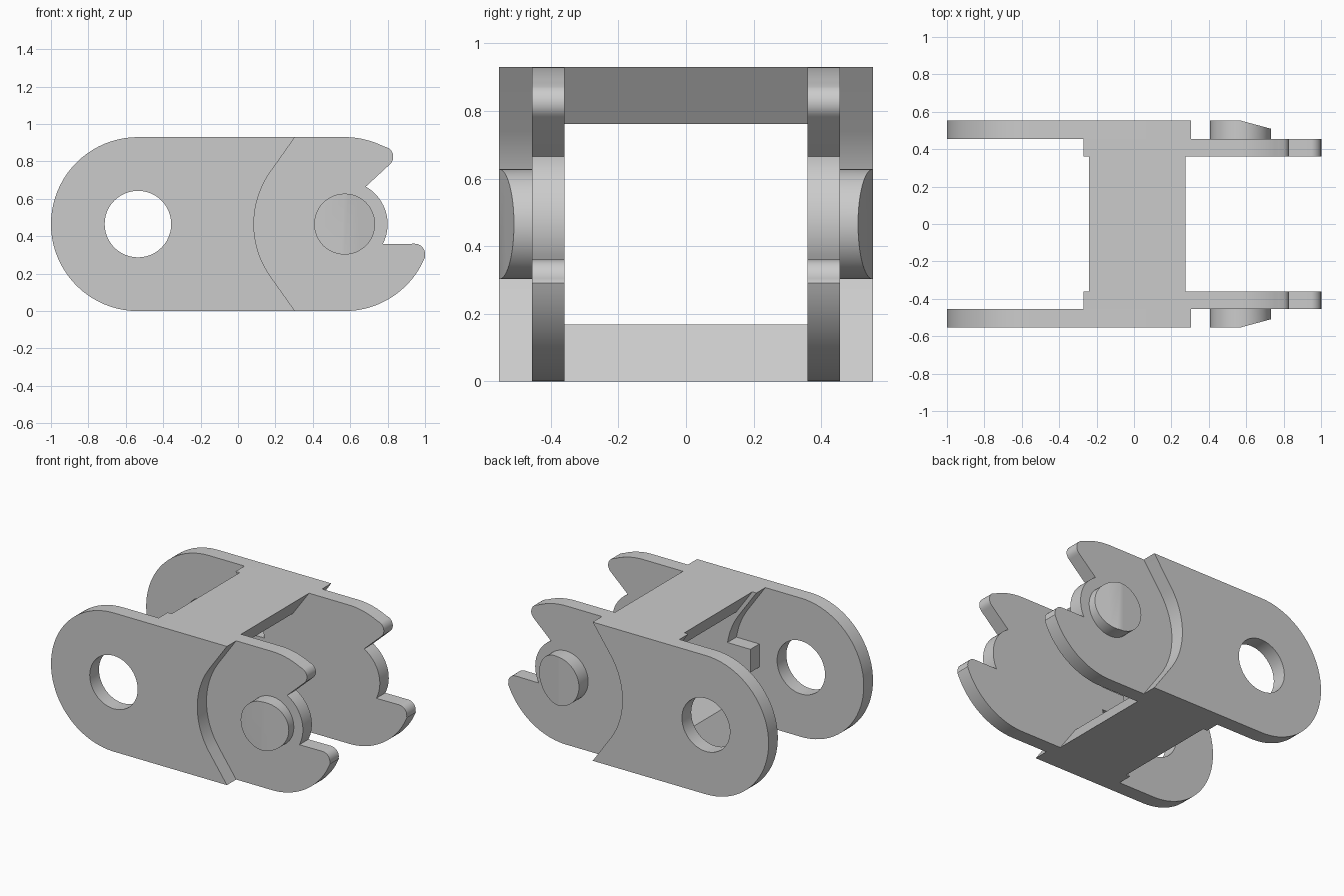
import bpy, bmesh, math

cube = bpy.data.objects.get("Cube")
if cube:
    bpy.data.objects.remove(cube, do_unlink=True)

grey = bpy.data.materials.new("plain grey")
grey.use_nodes = True
grey.diffuse_color = (0.6, 0.6, 0.6, 1)
grey.node_tree.nodes["Principled BSDF"].inputs["Base Color"].default_value = (0.6, 0.6, 0.6, 1)

HEIGHT, MID = 0.93, 0.465
HOLE, PIN = (-0.535, MID), (0.57, MID)     # hole and pin axes in x, z
INNER, SEAM, OUTER = 0.36, 0.455, 0.553    # plate layers in y


def arc(centre, radius, start, end, steps=16):
    """Points on an arc in the x-z plane, angles in degrees."""
    angles = [math.radians(start + (end - start) * i / steps) for i in range(steps + 1)]
    return [(centre[0] + radius * math.cos(a), centre[1] + radius * math.sin(a)) for a in angles]


def circle(centre, radius, steps=48):
    return arc(centre, radius, 0, 360, steps)[:-1]


def prism(name, outline, y0, y1, shape=None):
    """Extrude an x-z outline along y."""
    bm = bmesh.new()
    base = bm.faces.new([bm.verts.new((x, y0, z)) for x, z in outline])
    ext = bmesh.ops.extrude_face_region(bm, geom=[base], use_keep_orig=True)
    for v in ext["geom"]:
        if isinstance(v, bmesh.types.BMVert):
            v.co.y = y1
    if shape:
        shape(bm)
    bmesh.ops.recalc_face_normals(bm, faces=bm.faces)
    mesh = bpy.data.meshes.new(name)
    bm.to_mesh(mesh)
    bm.free()
    mesh.materials.append(grey)
    obj = bpy.data.objects.new(name, mesh)
    bpy.context.collection.objects.link(obj)
    return obj


def finish(obj, mirrored=True):
    """Apply modifiers, mirror front to back and smooth the round edges."""
    bpy.ops.object.select_all(action='DESELECT')
    obj.select_set(True)
    bpy.context.view_layer.objects.active = obj
    if mirrored:
        mod = obj.modifiers.new("mirror", 'MIRROR')
        mod.use_axis = (False, True, False)
        mod.use_mirror_merge = False
    for mod in list(obj.modifiers):
        bpy.ops.object.modifier_apply(modifier=mod.name)
    bpy.ops.object.shade_smooth_by_angle(angle=math.radians(30))


# Outer plates: round end with a hole, concave edge around the pin
outer = prism("outer_plates",
              arc(HOLE, MID, 90, 270, 40) + [(0.305, 0)]
              + arc(PIN, 0.485, 214.5, 145.5, 24) + [(0.305, HEIGHT)],
              SEAM, OUTER)
cutter = prism("hole_cutter", circle(HOLE, 0.178), SEAM - 0.1, OUTER + 0.1)
cutter.hide_render = True
cut = outer.modifiers.new("hole", 'BOOLEAN')
cut.operation, cut.solver, cut.object = 'DIFFERENCE', 'EXACT', cutter
finish(outer)
bpy.data.objects.remove(cutter, do_unlink=True)

# Inner plates: two rounded teeth, a hub, and a stop tab in the concave edge
teeth = (arc(PIN, MID, -90, -22, 20)
         + arc((0.945, 0.305), 0.055, -10, 90, 10)
         + arc(PIN, 0.23, -27.5, 60.5, 20)
         + arc((0.775, 0.825), 0.055, -50, 58, 10)
         + arc(PIN, MID, 64, 90, 10))
stop_edge = (arc(HOLE, 0.485, 34.5, 9, 10)
             + [(-0.225, 0.54), (-0.225, 0.385)]
             + arc(HOLE, 0.485, -9.5, -34.5, 10))
finish(prism("inner_plates", [(-0.27, 0)] + teeth + [(-0.27, HEIGHT)] + stop_edge, INNER, SEAM))


# Pins: round studs whose outer face slopes off toward the toothed end
def slope_cap(bm):
    bmesh.ops.bisect_plane(bm, geom=bm.verts[:] + bm.edges[:] + bm.faces[:], dist=0.0005,
                           plane_co=(PIN[0], 0, 0), plane_no=(1, 0, 0))
    for v in bm.verts:
        if v.co.y > SEAM + 0.01:
            v.co.y -= 0.27 * max(0, v.co.x - PIN[0])


finish(prism("pins", circle(PIN, 0.163), SEAM, OUTER, slope_cap))

# Cross bars: top and bottom slabs with undercut sides
bar = [(-0.24, 0), (0.275, 0), (0.155, 0.168), (-0.12, 0.168)]
finish(prism("bottom_bar", bar, -INNER, INNER), mirrored=False)
finish(prism("top_bar", [(x, HEIGHT - z) for x, z in bar], -INNER, INNER), mirrored=False)
